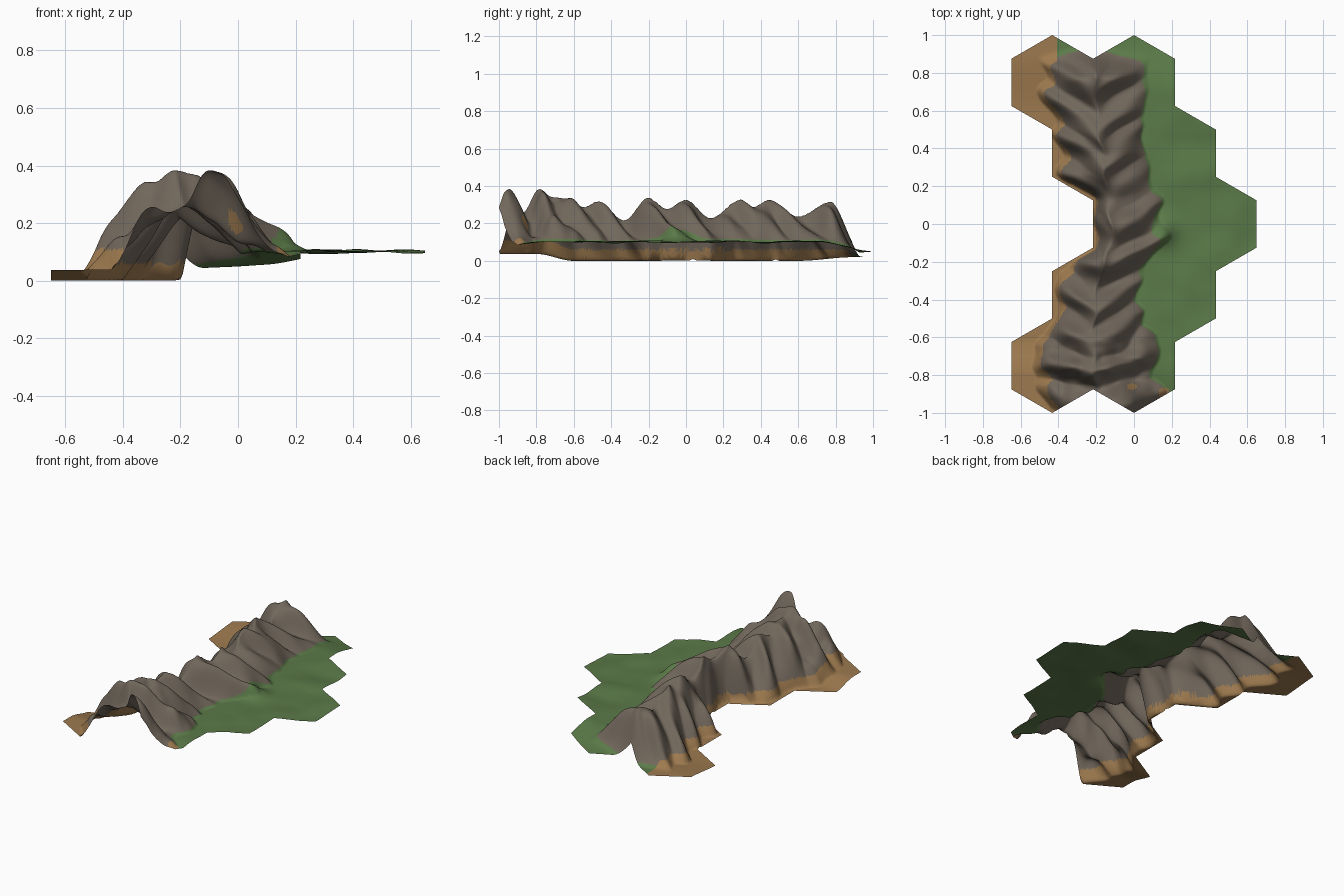
import bpy, bmesh
from math import sin, cos, pi, exp, sqrt
from mathutils import Vector, noise

if "Cube" in bpy.data.objects:
    bpy.data.objects.remove(bpy.data.objects["Cube"], do_unlink=True)

RADIUS = 0.25
STEP = RADIUS * sqrt(3)
DIV = 26


def lerp_table(table, v):
    """Smoothly interpolate (key, value) pairs sorted by rising key."""
    if v <= table[0][0]:
        return table[0][1]
    for (a, p), (b, q) in zip(table, table[1:]):
        if v <= b:
            t = (v - a) / (b - a)
            return p + (q - p) * t * t * (3 - 2 * t)
    return table[-1][1]


def ramp(a, b, v):
    t = min(1, max(0, (v - a) / (b - a)))
    return t * t * (3 - 2 * t)


def bump(x, y, cx, cy, r):
    return exp(-((x - cx) ** 2 + (y - cy) ** 2) / (r * r))


# Ridge plan: centre line, east foot and west foot against y
RIDGE = [(-0.9, -0.2), (-0.6, -0.22), (-0.38, -0.2), (-0.05, -0.12),
         (0.25, -0.15), (0.6, -0.2), (0.9, -0.22)]
EAST = [(-0.9, 0.16), (-0.75, 0.12), (-0.6, 0.13), (-0.48, 0.04), (-0.3, 0.04),
        (-0.06, 0.18), (0.1, 0.15), (0.3, 0.09), (0.5, 0.05), (0.7, 0.08), (0.9, 0.09)]
WEST = [(-1, -0.44), (-0.85, -0.53), (-0.65, -0.53), (-0.5, -0.42), (-0.27, -0.41),
        (-0.12, -0.21), (0.12, -0.21), (0.27, -0.4), (0.5, -0.42),
        (0.66, -0.5), (0.9, -0.49)]
# Crest height along the ridge
CREST = [(-0.95, 0.3), (-0.87, 0.27), (-0.78, 0.39), (-0.7, 0.34), (-0.63, 0.35),
         (-0.55, 0.3), (-0.47, 0.33), (-0.33, 0.23), (-0.2, 0.35), (-0.1, 0.29),
         (0, 0.34), (0.13, 0.24), (0.29, 0.34), (0.36, 0.3), (0.44, 0.34),
         (0.6, 0.25), (0.78, 0.33), (0.9, 0.3)]
SPURS = [-1.1, -0.95, -0.79, -0.63, -0.45, -0.26, -0.07, 0.13, 0.33, 0.51, 0.7, 0.86]


def base_height(x, y):
    """Low plain in the west, higher rolling grassland in the east."""
    north = ramp(0.6, 0.9, y)
    west = 0.012 + 0.037 * ramp(-0.6, -0.8, y) + 0.02 * north
    east = 0.114 - 0.05 * ramp(0.7, 1, y) - 0.045 * bump(x, y, 0.08, -0.96, 0.11)
    roll = 0.014 * noise.noise(Vector((x * 6, y * 6, 1))) * ramp(0.05, 0.3, x)
    hill = 0.045 * bump(x, y, 0.15, -0.04, 0.07)
    return west + (east - west) * ramp(-0.24 - 0.16 * north, 0.08, x) + roll + hill


def mountain(x, y):
    """Height of rock above the plain, with spurs swept back from the ridge."""
    off = x - lerp_table(RIDGE, y) + 0.012 * sin(y * 30)
    d = abs(off)
    foot = lerp_table(EAST if off > 0 else WEST, y)
    width = max(0.06, abs(foot - lerp_table(RIDGE, y)))
    wild = ramp(-0.5, -0.75, y)
    s = y - d * (0.65 - 0.45 * wild) + 0.02 * noise.noise(Vector((x * 7, y * 7, 3)))
    spur = max(exp(-((s - p) / 0.065) ** 2) for p in SPURS)
    t = min(1, d / (width * (0.9 + 0.12 * spur)))
    shape = spur * (1 - t ** 2) + (1 - spur) * (1 - t) ** 1.1
    crest = lerp_table(CREST, y - 0.3 * d) - base_height(x, y)
    h = crest * shape * ramp(0.95, 0.77, y + 0.15 * d)
    # Broken crags at the front end
    crag = noise.noise(Vector((x * 12, y * 14, 5))) * 0.035
    h += wild * crag * min(1, 3 * shape)
    h *= 1 - 0.35 * bump(x, y, 0.02, -0.83, 0.08)
    h += 0.145 * bump(x, y, -0.05, -0.98, 0.105)
    return max(0, h)


def material(name, colour):
    m = bpy.data.materials.new(name)
    m.use_nodes = True
    m.diffuse_color = (*colour, 1)
    node = m.node_tree.nodes["Principled BSDF"]
    node.inputs["Base Color"].default_value = (*colour, 1)
    node.inputs["Roughness"].default_value = 0.9
    return m


def add_hex(bm, cx, cy):
    """Fill one hexagon with six finely divided triangular wedges."""
    for k in range(6):
        a, b = [Vector((RADIUS * cos(pi * (i / 3 + 0.5)), RADIUS * sin(pi * (i / 3 + 0.5)), 0))
                for i in (k, k + 1)]
        rows = [[bm.verts.new(Vector((cx, cy, 0)) + (a * (i - j) + b * j) / DIV)
                 for j in range(i + 1)] for i in range(DIV + 1)]
        for i in range(DIV):
            for j in range(i + 1):
                bm.faces.new((rows[i][j], rows[i + 1][j], rows[i + 1][j + 1]))
                if j < i:
                    bm.faces.new((rows[i][j], rows[i + 1][j + 1], rows[i][j + 1]))


# Hexagonal tiles, two to a row
bm = bmesh.new()
for row, start in zip(range(-2, 3), (-1, -0.5, 0, -0.5, -1)):
    for col in (start, start + 1):
        add_hex(bm, col * STEP, row * RADIUS * 1.5)
bmesh.ops.remove_doubles(bm, verts=bm.verts, dist=0.001)

# Raise the land
for v in bm.verts:
    v.co.z = base_height(v.co.x, v.co.y) + mountain(v.co.x, v.co.y)
low = min(v.co.z for v in bm.verts)
for v in bm.verts:
    v.co.z -= low

# Colour by rock height, side and a few bare patches
for f in bm.faces:
    f.smooth = True
    x, y, z = f.calc_center_median()
    rock = mountain(x, y)
    split = -0.41 if y > 0.7 else -0.15
    patch = bump(x, 1.5 * y, -0.01, -1.29, 0.027) > 0.4 or bump(x, y, 0.16, -0.895, 0.03) > 0.4
    if patch:
        f.material_index = 1
    elif x > split:
        f.material_index = 2 if rock > 0.014 + 0.06 * bump(x, y, 0.18, -0.04, 0.1) else 0
    else:
        f.material_index = 2 if z > 0.06 + 0.05 * ramp(-0.6, -0.75, y) else 1

mesh = bpy.data.meshes.new("mountain_terrain")
bm.to_mesh(mesh)
bm.free()
for name, colour in (("grass green", (0.105, 0.195, 0.066)),
                     ("sandy earth", (0.34, 0.195, 0.078)),
                     ("grey brown rock", (0.165, 0.135, 0.105))):
    mesh.materials.append(material(name, colour))
terrain = bpy.data.objects.new("mountain_terrain", mesh)
bpy.context.collection.objects.link(terrain)
